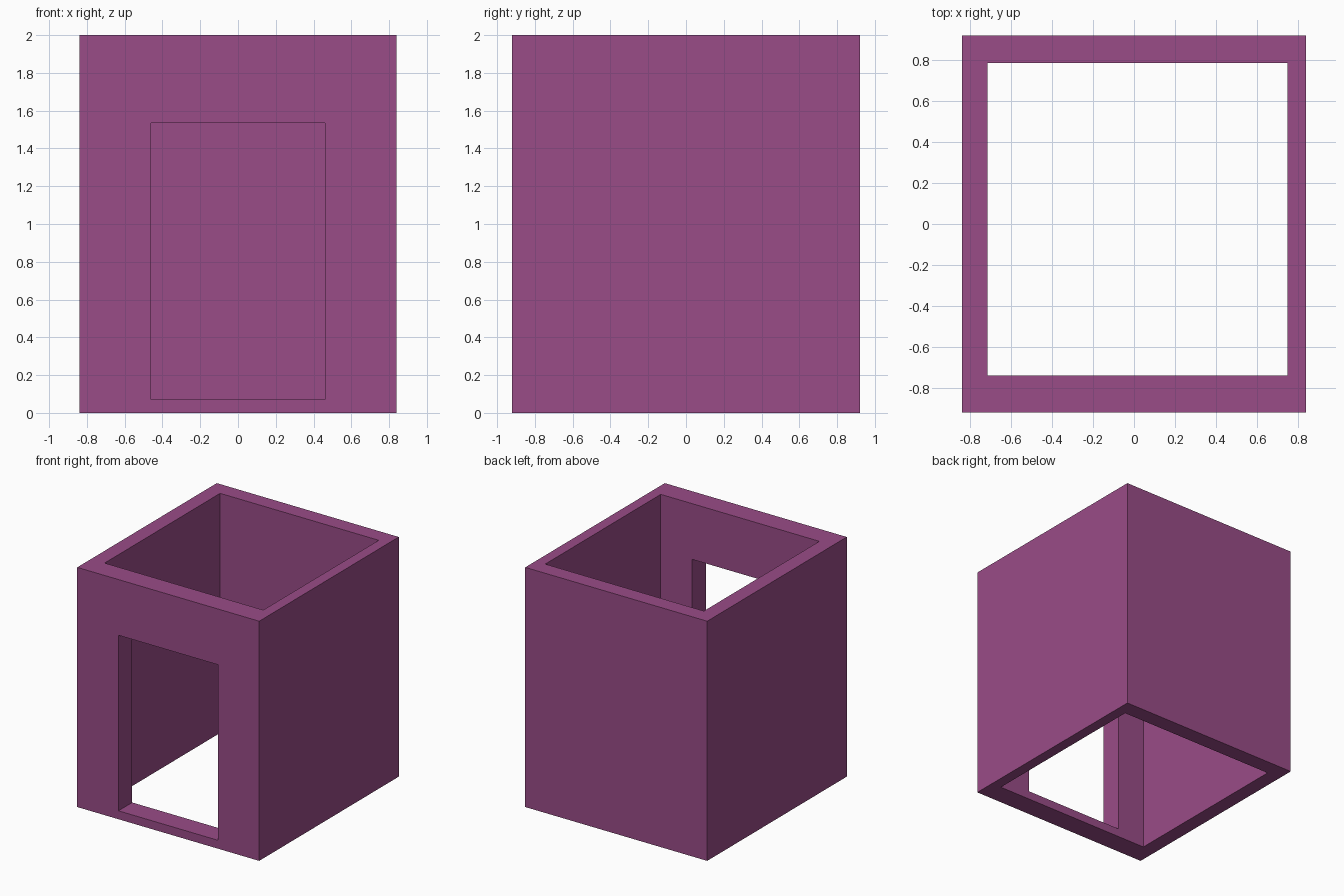
import bpy

if "Cube" in bpy.data.objects:
    bpy.data.objects.remove(bpy.data.objects["Cube"], do_unlink=True)

# Single plum colour
plum = bpy.data.materials.new("plum")
plum.use_nodes = True
colour = (0.32, 0.072, 0.242, 1)
plum.diffuse_color = colour
plum.node_tree.nodes["Principled BSDF"].inputs["Base Color"].default_value = colour


def box(name, low, high):
    """Box spanning two opposite corners."""
    centre = [(a + b) / 2 for a, b in zip(low, high)]
    bpy.ops.mesh.primitive_cube_add(size=1, location=centre)
    obj = bpy.context.object
    obj.name = name
    obj.scale = [b - a for a, b in zip(low, high)]
    bpy.ops.object.transform_apply(location=True, rotation=False, scale=True)
    obj.data.materials.append(plum)
    return obj


def cut(target, cutter):
    """Subtract the cutter, then discard it."""
    cutter.hide_render = True
    mod = target.modifiers.new(cutter.name, "BOOLEAN")
    mod.operation = "DIFFERENCE"
    mod.solver = "EXACT"
    mod.object = cutter
    bpy.context.view_layer.objects.active = target
    bpy.ops.object.modifier_apply(modifier=mod.name)
    bpy.data.objects.remove(cutter, do_unlink=True)


# Four walls, open at the top and bottom
walls = box("walls", (-0.84, -0.92, 0), (0.84, 0.92, 2))
cut(walls, box("room_cutter", (-0.715, -0.738, -0.5), (0.75, 0.785, 2.5)))

# Doorway in the front wall, above a low sill
cut(walls, box("doorway_cutter", (-0.46, -1.2, 0.07), (0.46, -0.5, 1.535)))
